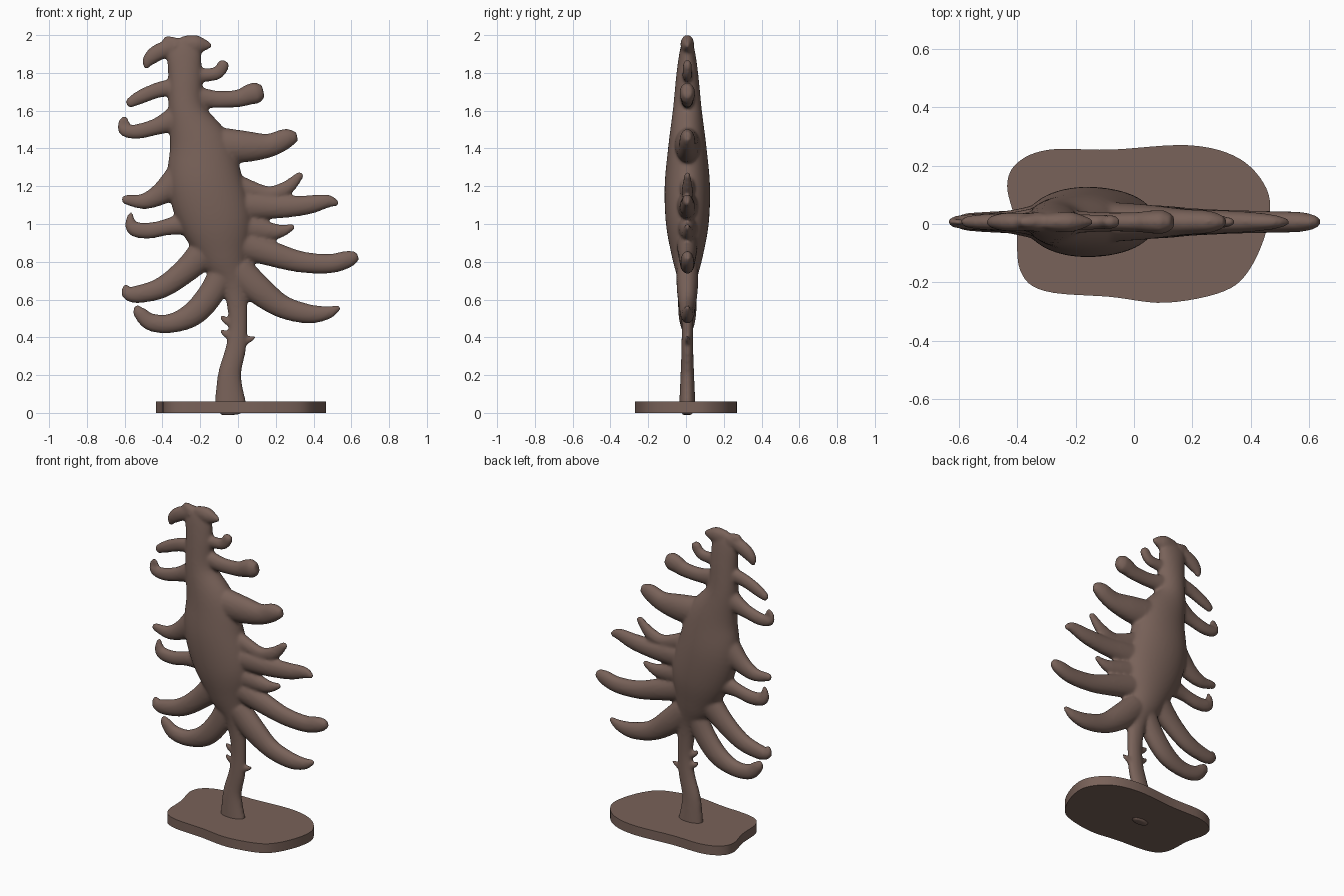
import bpy, bmesh, math
from mathutils import Vector

cube = bpy.data.objects.get("Cube")
if cube:
    bpy.data.objects.remove(cube, do_unlink=True)

# one material for everything
brown = bpy.data.materials.new("warm_brown")
brown.use_nodes = True
colour = (0.19, 0.122, 0.10, 1)
brown.diffuse_color = colour
brown.node_tree.nodes["Principled BSDF"].inputs["Base Color"].default_value = colour


def spline(points, steps=6, closed=False):
    """Smooth Catmull-Rom samples through points of any dimension."""
    count = len(points)
    pick = (lambda i: points[i % count]) if closed else (lambda i: points[max(0, min(count - 1, i))])
    samples = []
    for i in range(count if closed else count - 1):
        a, b, c, d = (pick(i + k) for k in (-1, 0, 1, 2))
        for s in range(steps):
            u = s / steps
            samples.append([q + u / 2 * (r - p + u * (2 * p - 5 * q + 4 * r - e + u * (3 * (q - r) + e - p)))
                            for p, q, r, e in zip(a, b, c, d)])
    if not closed:
        samples.append(list(points[-1]))
    return samples


def make_object(name, bm):
    bmesh.ops.recalc_face_normals(bm, faces=bm.faces)
    mesh = bpy.data.meshes.new(name)
    bm.to_mesh(mesh)
    bm.free()
    mesh.materials.append(brown)
    obj = bpy.data.objects.new(name, mesh)
    bpy.context.collection.objects.link(obj)
    return obj


def limb(bm, *points, sides=20, flatness=0.72):
    """Oval tube along (x, z, half width[, half depth]) points in the upright plane."""
    path = spline([p if len(p) == 4 else (*p, p[2] * flatness) for p in points])
    # short rounded tip
    end, before = path[-1], path[-2]
    step = Vector((end[0] - before[0], end[1] - before[1])).normalized() * end[2] * 0.6
    path.append([end[0] + step.x, end[1] + step.y, end[2] * 0.6, end[3] * 0.6])
    rings = []
    for i, (x, z, wide, deep) in enumerate(path):
        nxt, prv = path[min(i + 1, len(path) - 1)], path[max(i - 1, 0)]
        tangent = Vector((nxt[0] - prv[0], nxt[1] - prv[1])).normalized()
        ring = []
        for k in range(sides):
            angle = math.tau * k / sides
            across = wide * math.cos(angle)
            ring.append(bm.verts.new((x - tangent.y * across, deep * math.sin(angle) + 0.007,
                                      z + tangent.x * across)))
        rings.append(ring)
    for low, high in zip(rings, rings[1:]):
        for k in range(sides):
            j = (k + 1) % sides
            bm.faces.new((low[k], low[j], high[j], high[k]))
    bm.faces.new(rings[0][::-1])
    bm.faces.new(rings[-1])


tree = bmesh.new()

# trunk and puffy crown, top to bottom
limb(tree, (-.3, 1.985, .06, .015), (-.29, 1.93, .09, .037), (-.28, 1.8, .09, .057),
     (-.27, 1.6, .1, .077), (-.2, 1.4, .17, .102), (-.17, 1.2, .2, .12),
     (-.11, 1, .19, .113), (-.07, .83, .13, .082), (-.02, .68, .07, .046),
     (0, .5, .05, .031), (-.01, .35, .054, .031), (-.045, .2, .062, .036), (-.04, .04, .085, .043), sides=40)

# crown tip
limb(tree, (-.3, 1.955, .04), (-.22, 1.95, .05), (-.15, 1.945, .018))
limb(tree, (-.32, 1.95, .04), (-.42, 1.91, .045), (-.47, 1.87, .036), (-.485, 1.835, .02))
limb(tree, (-.33, 1.94, .05), (-.38, 1.97, .03))

# branches on the model's left, top to bottom
limb(tree, (-.25, 1.79, .04), (-.12, 1.795, .035), (-.075, 1.845, .033))
limb(tree, (-.25, 1.68, .06), (-.12, 1.66, .047), (0, 1.665, .047), (.06, 1.685, .055), (.1, 1.695, .058))
limb(tree, (-.15, 1.42, .1), (.03, 1.41, .085), (.16, 1.415, .064), (.25, 1.45, .055), (.29, 1.46, .04))
limb(tree, (0, 1.2, .06), (.15, 1.16, .042), (.25, 1.185, .04), (.33, 1.26, .022))
limb(tree, (0, 1.1, .08), (.2, 1.09, .062), (.36, 1.1, .052), (.47, 1.12, .037), (.52, 1.11, .02))
limb(tree, (.05, .98, .07), (.2, .96, .042), (.29, .985, .018))
limb(tree, (0, .9, .08), (.17, .845, .068), (.33, .8, .057), (.48, .79, .052), (.57, .81, .048), (.615, .825, .035))
limb(tree, (0, .76, .08), (.1, .66, .078), (.23, .565, .062), (.37, .525, .052), (.47, .53, .037), (.53, .555, .018))

# branches on the model's right, top to bottom
limb(tree, (-.3, 1.73, .05), (-.42, 1.71, .042), (-.52, 1.67, .037), (-.575, 1.64, .027))
limb(tree, (-.3, 1.57, .08), (-.42, 1.52, .047), (-.53, 1.49, .04), (-.6, 1.495, .032),
     (-.62, 1.53, .018), (-.6, 1.56, .014), (-.585, 1.53, .014))
limb(tree, (-.28, 1.26, .1), (-.4, 1.165, .062), (-.5, 1.12, .042), (-.6, 1.13, .025))
limb(tree, (-.25, 1.01, .07), (-.37, .985, .045), (-.47, .965, .043), (-.55, .975, .04),
     (-.57, 1.02, .026), (-.565, 1.055, .013))
limb(tree, (-.15, .88, .09), (-.27, .76, .068), (-.4, .665, .057), (-.52, .63, .048),
     (-.58, .635, .04), (-.595, .67, .018))
limb(tree, (-.06, .8, .07), (-.13, .65, .07), (-.23, .53, .066), (-.35, .475, .052),
     (-.46, .48, .047), (-.52, .53, .036), (-.535, .555, .022))

# broken twigs on the trunk
limb(tree, (0, .47, .025), (-.06, .485, .02), (-.085, .51, .013))
limb(tree, (0, .4, .025), (-.06, .415, .02), (-.085, .435, .013))
limb(tree, (0, .37, .025), (.05, .385, .02), (.085, .4, .013))

# melt the limbs into one soft body
body = make_object("tree", tree)
fuse = body.modifiers.new("fuse", 'REMESH')
fuse.mode = 'VOXEL'
fuse.voxel_size = 0.009
fuse.use_smooth_shade = True
soften = body.modifiers.new("soften", 'SMOOTH')
soften.factor = 0.5
soften.iterations = 8

# flat wavy-edged stand
outline = spline([(-.435, .13), (-.4, .21), (-.29, .255), (-.08, .255), (.19, .27), (.36, .225), (.455, .12),
                  (.46, 0), (.4, -.15), (.31, -.23), (.11, -.27), (-.08, -.25), (-.305, -.23),
                  (-.39, -.16), (-.405, 0)], closed=True)
stand = bmesh.new()
bottom = stand.faces.new([stand.verts.new((x, y, 0)) for x, y in outline])
raised = bmesh.ops.extrude_face_region(stand, geom=[bottom], use_keep_orig=True)
bmesh.ops.translate(stand, vec=(0, 0, 0.06), verts=[v for v in raised["geom"] if isinstance(v, bmesh.types.BMVert)])
plate = make_object("stand", stand)

bpy.ops.object.select_all(action='DESELECT')
plate.select_set(True)
bpy.context.view_layer.objects.active = plate
bpy.ops.object.shade_smooth_by_angle(angle=math.radians(40))
